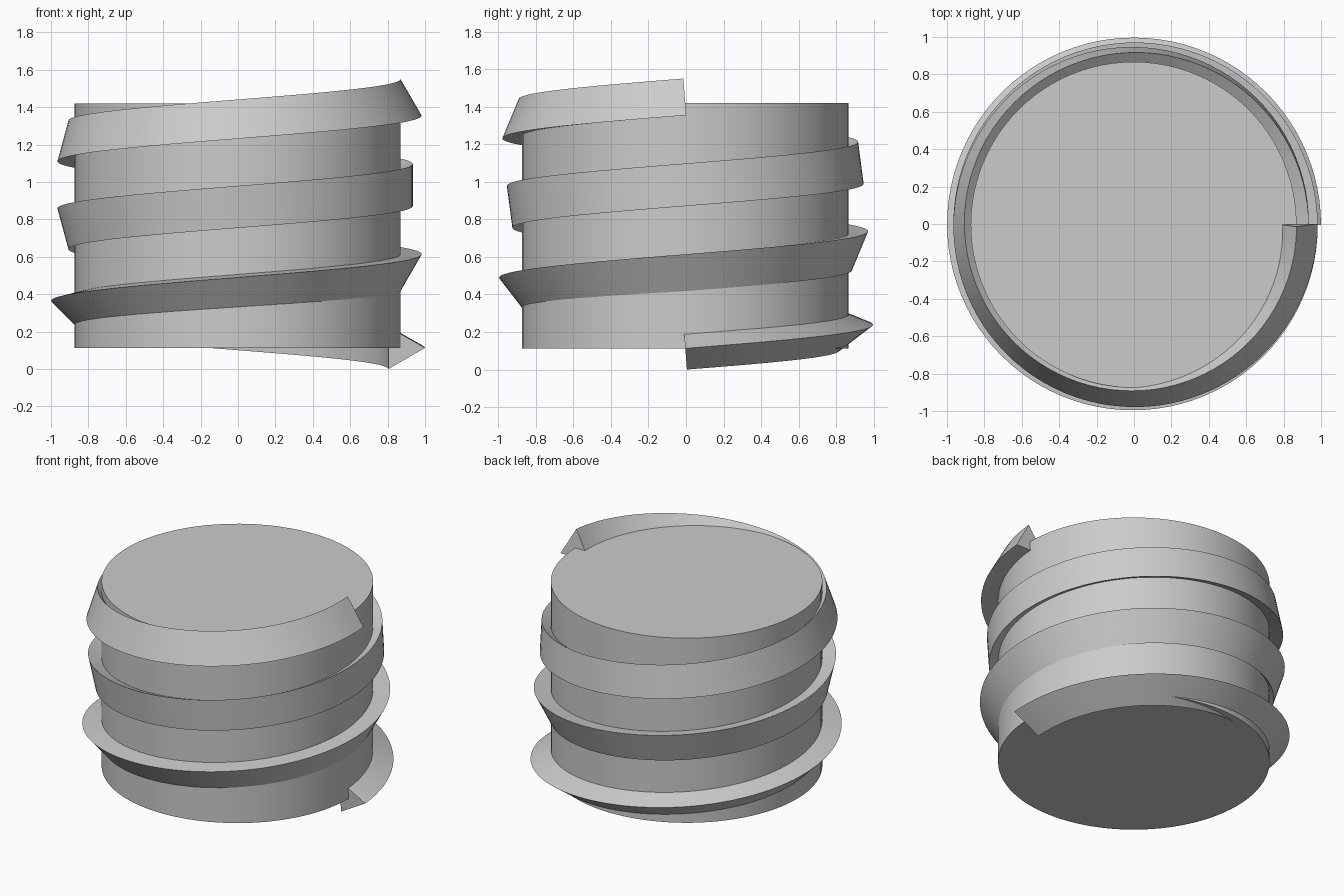
import bpy
import bmesh
from math import sin, cos, pi, radians, hypot
from mathutils import Vector

cube = bpy.data.objects.get("Cube")
if cube:
    bpy.data.objects.remove(cube, do_unlink=True)

AXIS = Vector((-0.002, -0.004, 0.113))   # centre of the core's underside
RADIUS, HEIGHT = 0.871, 1.307
TURNS, STEPS = 3, 96                     # steps per turn
THREAD = 0.1307                          # circumradius of the triangular thread
TWIST = radians(90)                      # roll of the thread over its length

grey = bpy.data.materials.new("light grey")
grey.use_nodes = True
colour = (0.6, 0.6, 0.6, 1)
grey.diffuse_color = colour
grey.node_tree.nodes["Principled BSDF"].inputs["Base Color"].default_value = colour


def finish(name, bm):
    """Turn a bmesh into a smooth-shaded object with crisp edges."""
    bmesh.ops.recalc_face_normals(bm, faces=bm.faces)
    mesh = bpy.data.meshes.new(name)
    bm.to_mesh(mesh)
    bm.free()
    mesh.materials.append(grey)
    obj = bpy.data.objects.new(name, mesh)
    bpy.context.collection.objects.link(obj)
    bpy.ops.object.select_all(action="DESELECT")
    obj.select_set(True)
    bpy.context.view_layer.objects.active = obj
    bpy.ops.object.shade_smooth_by_angle(angle=radians(30))
    return obj


# Core cylinder
bm = bmesh.new()
bmesh.ops.create_cone(bm, cap_ends=True, segments=STEPS, radius1=RADIUS,
                      radius2=RADIUS, depth=HEIGHT)
core = finish("core", bm)
core.location = AXIS + Vector((0, 0, HEIGHT / 2))

# Thread: a triangle swept up a helix, rolling as it climbs
bm = bmesh.new()
run, rise = 2 * pi * RADIUS, HEIGHT / TURNS
length = hypot(run, rise)
rings = []
for i in range(TURNS * STEPS + 1):
    t = i / (TURNS * STEPS)
    a = 2 * pi * TURNS * t
    out = Vector((cos(a), sin(a), 0))
    along = Vector((-sin(a), cos(a), 0))
    up = (Vector((0, 0, run)) - along * rise) / length
    centre = out * RADIUS + Vector((0, 0, HEIGHT * t))
    ring = []
    for k in range(3):
        roll = TWIST * t + k * 2 * pi / 3
        ring.append(bm.verts.new(centre + (out * cos(roll) + up * sin(roll)) * THREAD))
    rings.append(ring)
for lower, upper in zip(rings, rings[1:]):
    for k in range(3):
        n = (k + 1) % 3
        bm.faces.new((lower[k], lower[n], upper[n], upper[k]))
bm.faces.new(rings[0])
bm.faces.new(rings[-1])
thread = finish("thread", bm)
thread.location = AXIS
